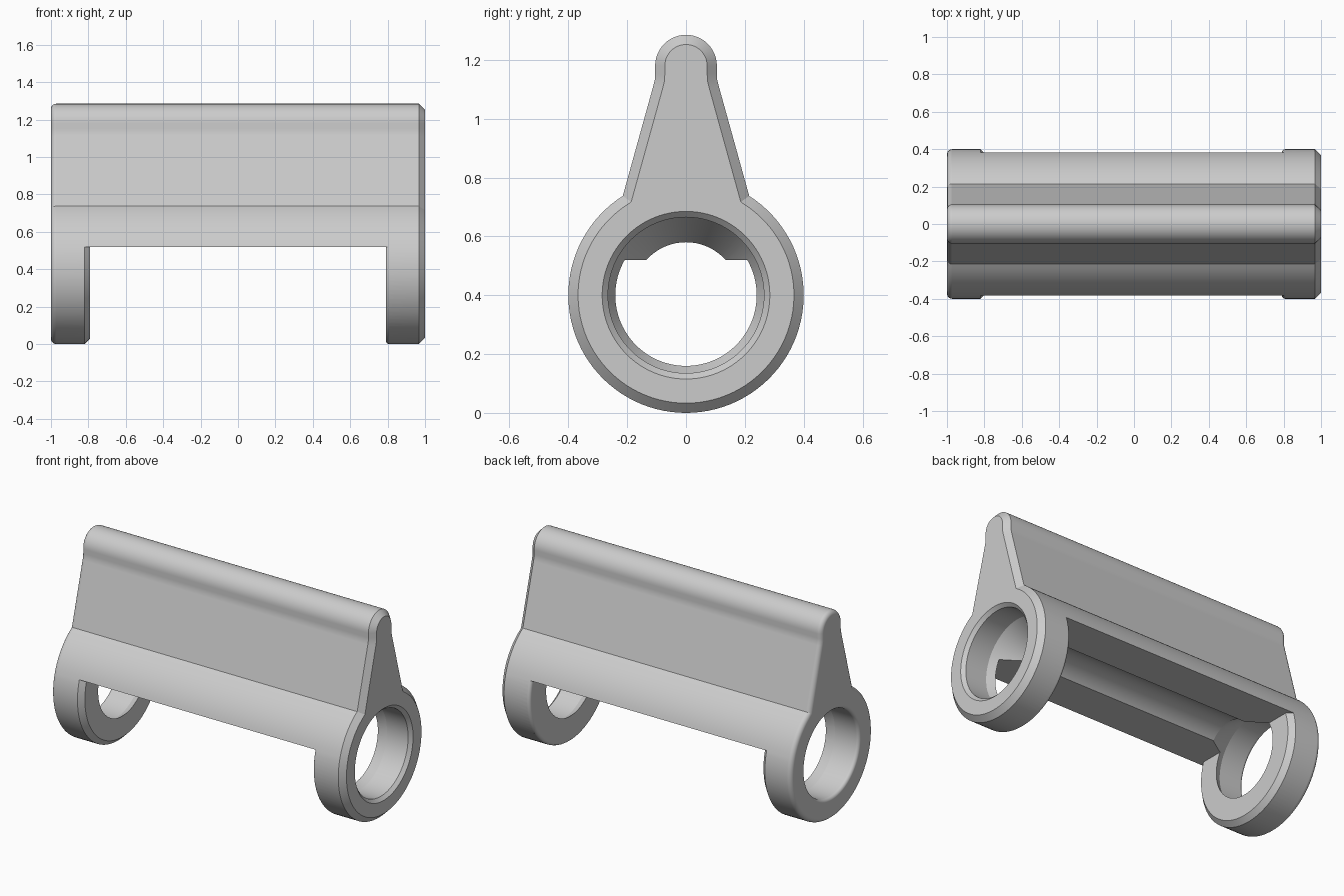
import bpy, bmesh
from math import sin, cos, pi, radians
from mathutils import Vector

if "Cube" in bpy.data.objects:
    bpy.data.objects.remove(bpy.data.objects["Cube"])

AXIS_Z = 0.4      # height of the ring axis
RING_R = 0.4
ARCH_Z = 0.52     # underside of the bridge
FACE_X = 0.79     # inner face of each ring
ROUND, CHAMFER = 0.028, 0.033

grey = bpy.data.materials.new("plain grey")
grey.use_nodes = True
grey.diffuse_color = (0.6, 0.6, 0.6, 1)
grey.node_tree.nodes["Principled BSDF"].inputs["Base Color"].default_value = grey.diffuse_color


def arc(cy, cz, r, start, end, n):
    return [Vector((cy + r * cos(radians(start + (end - start) * i / n)),
                    cz + r * sin(radians(start + (end - start) * i / n))))
            for i in range(n + 1)]


def inset(points, d):
    """Offset a counter-clockwise outline inwards by d with mitred corners."""
    result = []
    for i, p in enumerate(points):
        a = (p - points[i - 1]).normalized()
        b = (points[(i + 1) % len(points)] - p).normalized()
        na, nb = Vector((-a.y, a.x)), Vector((-b.y, b.x))
        result.append(p + (na + nb) * (d / (1 + na.dot(nb))))
    return result


def loft(name, sections):
    """Closed solid through (x, outline) sections along the x axis."""
    bm = bmesh.new()
    loops = [[bm.verts.new((x, p.x, p.y)) for p in pts] for x, pts in sections]
    for a, b in zip(loops, loops[1:]):
        for i in range(len(a)):
            bm.faces.new((a[i - 1], a[i], b[i], b[i - 1]))
    bm.faces.new(loops[0])
    bm.faces.new(loops[-1])
    return finish(name, bm)


def finish(name, bm):
    bmesh.ops.recalc_face_normals(bm, faces=bm.faces)
    mesh = bpy.data.meshes.new(name)
    bm.to_mesh(mesh)
    bm.free()
    mesh.materials.append(grey)
    obj = bpy.data.objects.new(name, mesh)
    bpy.context.collection.objects.link(obj)
    return obj


def lathe(name, profile, n=96):
    """Solid of revolution about the ring axis from (x, radius) pairs."""
    return loft(name, [(x, arc(0, AXIS_Z, r, 0, 360 - 360 / n, n - 1)) for x, r in profile])


def cut(target, cutter):
    mod = target.modifiers.new("cut", 'BOOLEAN')
    mod.operation, mod.solver, mod.object = 'DIFFERENCE', 'EXACT', cutter
    bpy.context.view_layer.objects.active = target
    bpy.ops.object.modifier_apply(modifier=mod.name)
    bpy.data.objects.remove(cutter)


# Outline: round ring below, tapering fin with a rounded crest above
fin = [Vector((0.111, 1.112)), Vector((0.106, 1.132)), Vector((0.105, 1.152))]
outline = arc(0, AXIS_Z, RING_R, 122.5, 417.5, 80)
outline += fin + arc(0, 1.18, 0.105, 0, 180, 24)
outline += [Vector((-p.x, p.y)) for p in reversed(fin)]

# Body: rounded left-hand end in the frame's -x, chamfered end at +x
steps = [i * pi / 12 for i in range(7)]
sections = [(-1 + ROUND * (1 - sin(t)), inset(outline, ROUND * (1 - cos(t))))
            for t in reversed(steps)]
sections = [(-1 + ROUND * (1 - cos(t)), inset(outline, ROUND * (1 - sin(t)))) for t in steps]
sections += [(1 - CHAMFER, outline), (1, inset(outline, CHAMFER))]
body = loft("handle_bracket", sections)

# Opening between the rings, with a chamfered and a rounded ring edge
opening = [(-0.87, 0.45), (-FACE_X - 0.03, RING_R), (-FACE_X, RING_R - 0.03)]
profile = [(-0.87, 0.45)] + opening[2:]
cutter = lathe("opening_cutter", [
    (-FACE_X, 0.1), (-FACE_X, RING_R - 0.03), (-FACE_X - 0.08, RING_R + 0.05),
    (FACE_X + 0.05, RING_R + 0.05), (FACE_X + 0.02, RING_R)]
    + [(FACE_X + 0.02 * (1 - sin(t)), RING_R - 0.02 * (1 - cos(t))) for t in steps[1:]]
    + [(FACE_X, 0.1)])
bm = bmesh.new()
bm.from_mesh(cutter.data)
geom = bm.verts[:] + bm.edges[:] + bm.faces[:]
cutaway = bmesh.ops.bisect_plane(bm, geom=geom, plane_co=(0, 0, ARCH_Z),
                                 plane_no=(0, 0, 1), clear_outer=True)
rim = [e for e in cutaway["geom_cut"] if isinstance(e, bmesh.types.BMEdge)]
bmesh.ops.contextual_create(bm, geom=rim)
bmesh.ops.recalc_face_normals(bm, faces=bm.faces)
bm.to_mesh(cutter.data)
bm.free()
cut(body, cutter)

# Stepped bore: wide sockets with conical ends and a narrow channel between
mouth = [(-1 + 0.02 * (1 - cos(t)), 0.265 + 0.02 * (1 - sin(t))) for t in steps]
bore = [(-1.05, 0.285)] + mouth + [
    (-0.835, 0.265), (-0.68, 0.18), (0.68, 0.18), (0.835, 0.265),
    (0.98, 0.265), (1, 0.285), (1.05, 0.285)]
cut(body, lathe("bore_cutter", bore))

# Smooth curved faces, keep the chamfers and creases crisp
bpy.ops.object.select_all(action='DESELECT')
body.select_set(True)
bpy.context.view_layer.objects.active = body
bpy.ops.object.shade_smooth_by_angle(angle=radians(24))
weighted = body.modifiers.new("even_shading", 'WEIGHTED_NORMAL')
weighted.keep_sharp = True
